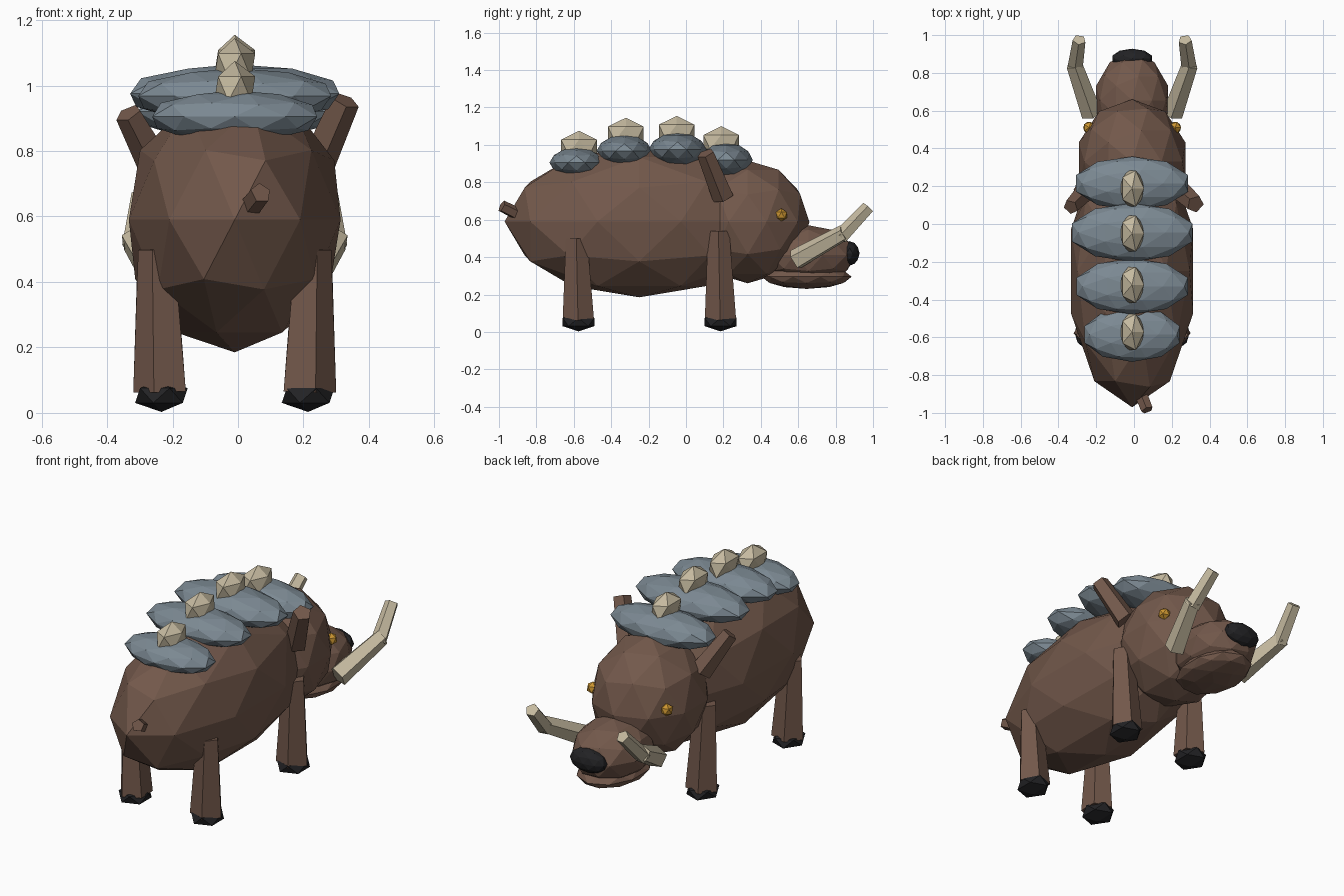
import bpy
import bmesh
from mathutils import Vector, Matrix

if "Cube" in bpy.data.objects:
    bpy.data.objects.remove(bpy.data.objects["Cube"])

CX = -0.01  # middle line of the animal


def material(name, rgb):
    m = bpy.data.materials.new(name)
    m.use_nodes = True
    m.diffuse_color = (*rgb, 1)
    bsdf = m.node_tree.nodes["Principled BSDF"]
    bsdf.inputs["Base Color"].default_value = (*rgb, 1)
    bsdf.inputs["Roughness"].default_value = 0.9
    return m


HIDE = material("brown_hide", (0.17, 0.098, 0.07))
STONE = material("grey_plate", (0.2, 0.25, 0.29))
BONE = material("bone", (0.56, 0.49, 0.35))
BLACK = material("black_horn", (0.016, 0.016, 0.018))
GOLD = material("gold_eye", (0.6, 0.3, 0.03))


def finish(bm, name, mat):
    bmesh.ops.recalc_face_normals(bm, faces=bm.faces)
    mesh = bpy.data.meshes.new(name)
    bm.to_mesh(mesh)
    bm.free()
    mesh.materials.append(mat)
    ob = bpy.data.objects.new(name, mesh)
    bpy.context.collection.objects.link(ob)
    return ob


def blob(name, mat, x, y, z, radii, detail=2):
    """Faceted ellipsoid."""
    bm = bmesh.new()
    place = Matrix.Translation((CX + x, y, z)) @ Matrix.Diagonal((*radii, 1))
    bmesh.ops.create_icosphere(bm, subdivisions=detail, radius=1, matrix=place)
    return finish(bm, name, mat)


def rod(name, mat, start, end, r1, r2, sides=5):
    """Tapered prism between two points."""
    a, b = Vector(start), Vector(end)
    a.x += CX
    b.x += CX
    d = b - a
    place = Matrix.Translation((a + b) / 2) @ d.to_track_quat('Z', 'Y').to_matrix().to_4x4()
    bm = bmesh.new()
    bmesh.ops.create_cone(bm, cap_ends=True, segments=sides, radius1=r1,
                          radius2=r2, depth=d.length, matrix=place)
    return finish(bm, name, mat)


# Body, head and muzzle
blob("body", HIDE, 0, -0.25, 0.59, (0.34, 0.72, 0.405))
blob("head", HIDE, 0, 0.33, 0.588, (0.297, 0.33, 0.328))
blob("snout", HIDE, 0, 0.655, 0.41, (0.2, 0.25, 0.16))
blob("jaw", HIDE, 0, 0.645, 0.295, (0.17, 0.24, 0.065))
blob("nose", BLACK, 0, 0.875, 0.42, (0.11, 0.053, 0.065))

# Back plates, each with a bone knob: y, z, radii, knob y, knob z
plates = [(-0.585, 0.905, (0.265, 0.145, 0.08), -0.572, 0.99),
          (-0.33, 0.968, (0.31, 0.148, 0.085), -0.322, 1.06),
          (-0.045, 0.975, (0.336, 0.155, 0.09), -0.05, 1.07),
          (0.215, 0.92, (0.312, 0.142, 0.09), 0.188, 1.015)]
for i, (y, z, radii, ky, kz) in enumerate(plates, 1):
    blob(f"back_plate_{i}", STONE, 0, y, z, radii)
    blob(f"back_knob_{i}", BONE, 0, ky, kz, (0.07, 0.112, 0.085), 1)

# Paired parts
for side, s in (("left", 1), ("right", -1)):
    for end, y, top in (("hind", -0.575, 0.5), ("fore", 0.185, 0.54)):
        rod(f"{end}_leg_{side}", HIDE, (s * 0.222, y, 0.065),
            (s * 0.235, y - 0.01, top), 0.088, 0.06)
        blob(f"{end}_hoof_{side}", BLACK, s * 0.224, y, 0.053, (0.09, 0.1, 0.05), 1)
    blob(f"eye_{side}", GOLD, s * 0.228, 0.51, 0.625, (0.035, 0.035, 0.035), 1)
    rod(f"tusk_base_{side}", BONE, (s * 0.215, 0.585, 0.385),
        (s * 0.307, 0.845, 0.53), 0.058, 0.045)
    rod(f"tusk_tip_{side}", BONE, (s * 0.302, 0.825, 0.505),
        (s * 0.28, 0.975, 0.665), 0.043, 0.036)

# Ears, the left one perked a little higher
rod("ear_left", HIDE, (0.23, 0.2, 0.72), (0.335, 0.105, 0.955), 0.06, 0.048)
rod("ear_right", HIDE, (-0.22, 0.2, 0.72), (-0.325, 0.09, 0.915), 0.06, 0.042)

# Tail
rod("tail", HIDE, (0.03, -0.86, 0.61), (0.08, -0.985, 0.672), 0.036, 0.033)
